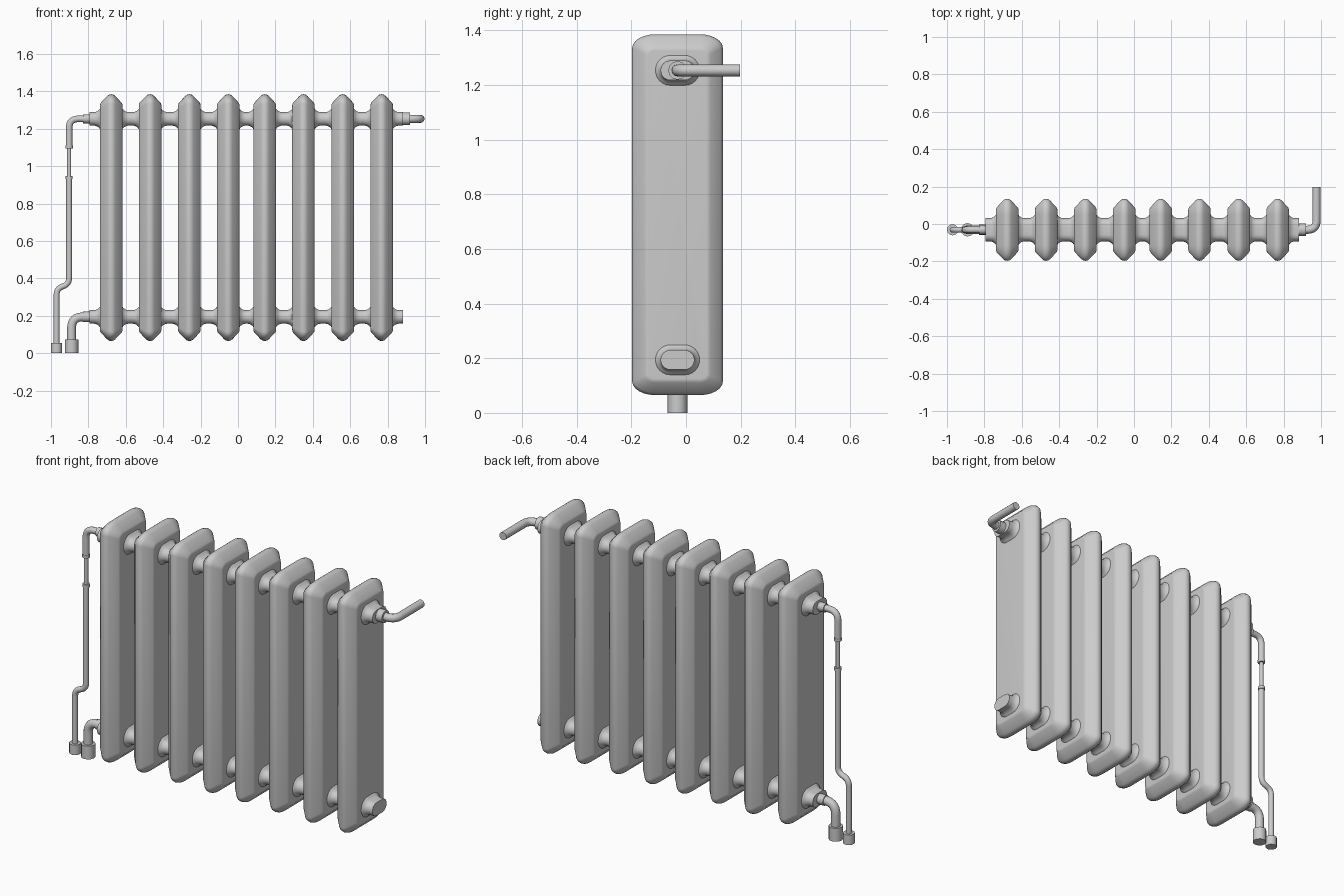
import bpy, bmesh
from math import sin, cos, pi
from mathutils import Vector

if "Cube" in bpy.data.objects:
    bpy.data.objects.remove(bpy.data.objects["Cube"])

YC = -0.031                      # depth centre of the radiator body
Z_TOP, Z_LOW = 1.253, 0.194      # heights of the two pipe rows
FACE = 0.06                      # half thickness of one section
SECTIONS = [-0.678, -0.47, -0.26, -0.052, 0.143, 0.35, 0.56, 0.768]


def outline(hy, hz, ry, rz, n=6):
    """Rounded rectangle in the YZ plane with elliptical corners."""
    pts = []
    for k, (sy, sz) in enumerate([(1, 1), (-1, 1), (-1, -1), (1, -1)]):
        for i in range(n + 1):
            a = (k + i / n) * pi / 2
            pts.append((sy * (hy - ry) + ry * cos(a), sz * (hz - rz) + rz * sin(a)))
    return pts


def finish(ob, angle=35):
    bpy.ops.object.select_all(action='DESELECT')
    ob.select_set(True)
    bpy.context.view_layer.objects.active = ob
    bpy.ops.object.shade_smooth_by_angle(angle=angle * pi / 180)
    return ob


def loft(name, rings, loc):
    """Skin a list of (x, outline) rings along X and cap both ends."""
    bm = bmesh.new()
    loops = [[bm.verts.new((x, y, z)) for y, z in pts] for x, pts in rings]
    for a, b in zip(loops, loops[1:]):
        for i in range(len(a)):
            j = (i + 1) % len(a)
            bm.faces.new((a[i], a[j], b[j], b[i]))
    bm.faces.new(loops[0])
    bm.faces.new(loops[-1])
    bmesh.ops.remove_doubles(bm, verts=bm.verts, dist=1e-5)
    bmesh.ops.recalc_face_normals(bm, faces=bm.faces)
    me = bpy.data.meshes.new(name)
    bm.to_mesh(me)
    bm.free()
    ob = bpy.data.objects.new(name, me)
    ob.location = loc
    bpy.context.collection.objects.link(ob)
    return finish(ob)


def pipe(name, pts, r, bend=0.05):
    """Round tube through pts with filleted corners."""
    pts = [Vector(p) for p in pts]
    path = [pts[0]]
    for p, c, q in zip(pts, pts[1:], pts[2:]):
        a = c + (p - c).normalized() * bend
        b = c + (q - c).normalized() * bend
        for i in range(9):
            t = i / 8
            path.append(a * (1 - t) ** 2 + c * 2 * t * (1 - t) + b * t * t)
    path.append(pts[-1])
    cu = bpy.data.curves.new(name, 'CURVE')
    cu.dimensions = '3D'
    cu.bevel_depth = r
    cu.bevel_resolution = 4
    cu.use_fill_caps = True
    sp = cu.splines.new('POLY')
    sp.points.add(len(path) - 1)
    for sp_pt, p in zip(sp.points, path):
        sp_pt.co = (*p, 1)
    ob = bpy.data.objects.new(name, cu)
    bpy.context.collection.objects.link(ob)
    bpy.ops.object.select_all(action='DESELECT')
    ob.select_set(True)
    bpy.context.view_layer.objects.active = ob
    bpy.ops.object.convert(target='MESH')
    return finish(bpy.context.view_layer.objects.active)


# radiator sections: bevelled plates with a blunt rounded rim
half = [(FACE, 0.060), (0.0595, 0.054), (0.056, 0.046), (0.022, 0.010), (0.013, 0.003), (0, 0)]
profile = [(-x, i) for x, i in half] + [(x, i) for x, i in half[-2::-1]]
rings = [(x, outline(0.166 - i, 0.66 - i, 0.085 - i, 0.05 - i * 0.5)) for x, i in profile]
first = loft("section_1", rings, (SECTIONS[0], YC, 0.725))
for n, x in enumerate(SECTIONS[1:], 2):
    ob = first.copy()
    ob.name = f"section_{n}"
    ob.location.x = x
    bpy.context.collection.objects.link(ob)


# oval hubs, flared where they meet a section
def hub_ring(x, grow=0.0):
    h = 0.036 + grow
    return x, outline(0.062 + grow, h, h, h)


FLARE = [(-0.01, 0.024), (0, 0.019), (0.006, 0.011), (0.014, 0.005), (0.024, 0.001), (0.033, 0)]
for row, z in (("upper", Z_TOP), ("lower", Z_LOW)):
    for n, (a, b) in enumerate(zip(SECTIONS, SECTIONS[1:]), 1):
        left = [hub_ring(a + FACE + d, g) for d, g in FLARE]
        right = [hub_ring(b - FACE - d, g) for d, g in reversed(FLARE)]
        loft(f"{row}_hub_{n}", left + right, (0, YC, z))
    for side, x, s in (("left", SECTIONS[0], -1), ("right", SECTIONS[-1], 1)):
        end = [hub_ring(x + s * (FACE + d), g) for d, g in FLARE + [(0.055, 0)]]
        loft(f"{row}_{side}_end_hub", end, (0, YC, z))

# upper right outlet, turning to the wall
pipe("outlet_collar", [(0.87, YC, Z_TOP), (0.92, YC, Z_TOP)], 0.034)
pipe("outlet_pipe", [(0.90, YC, Z_TOP), (0.976, YC, Z_TOP), (0.976, 0.198, Z_TOP)], 0.0215)

# upper left riser with thin neck and offset foot
XR, XF = -0.903, -0.97
pipe("riser_collar", [(-0.78, YC, Z_TOP), (-0.83, YC, Z_TOP)], 0.024)
pipe("riser_elbow", [(-0.80, YC, Z_TOP), (XR, YC, Z_TOP), (XR, YC, 1.10)], 0.0175)
pipe("riser_upper_ring", [(XR, YC, 1.11), (XR, YC, 1.095)], 0.02)
pipe("riser_neck", [(XR, YC, 1.11), (XR, YC, 0.93)], 0.011)
pipe("riser_lower_ring", [(XR, YC, 0.948), (XR, YC, 0.932)], 0.019)
pipe("riser_pipe", [(XR, YC, 0.945), (XR, YC, 0.37), (XF, YC, 0.345), (XF, YC, 0.04)], 0.0155, 0.033)
pipe("riser_foot", [(XF, YC, 0), (XF, YC, 0.055)], 0.03)

# lower left inlet
pipe("inlet_collar", [(-0.78, YC, Z_LOW), (-0.83, YC, Z_LOW)], 0.028)
pipe("inlet_pipe", [(-0.80, YC, Z_LOW), (-0.89, YC, Z_LOW), (-0.89, YC, 0.05)], 0.0235, 0.06)
pipe("inlet_foot", [(-0.89, YC, 0), (-0.89, YC, 0.073)], 0.036)
